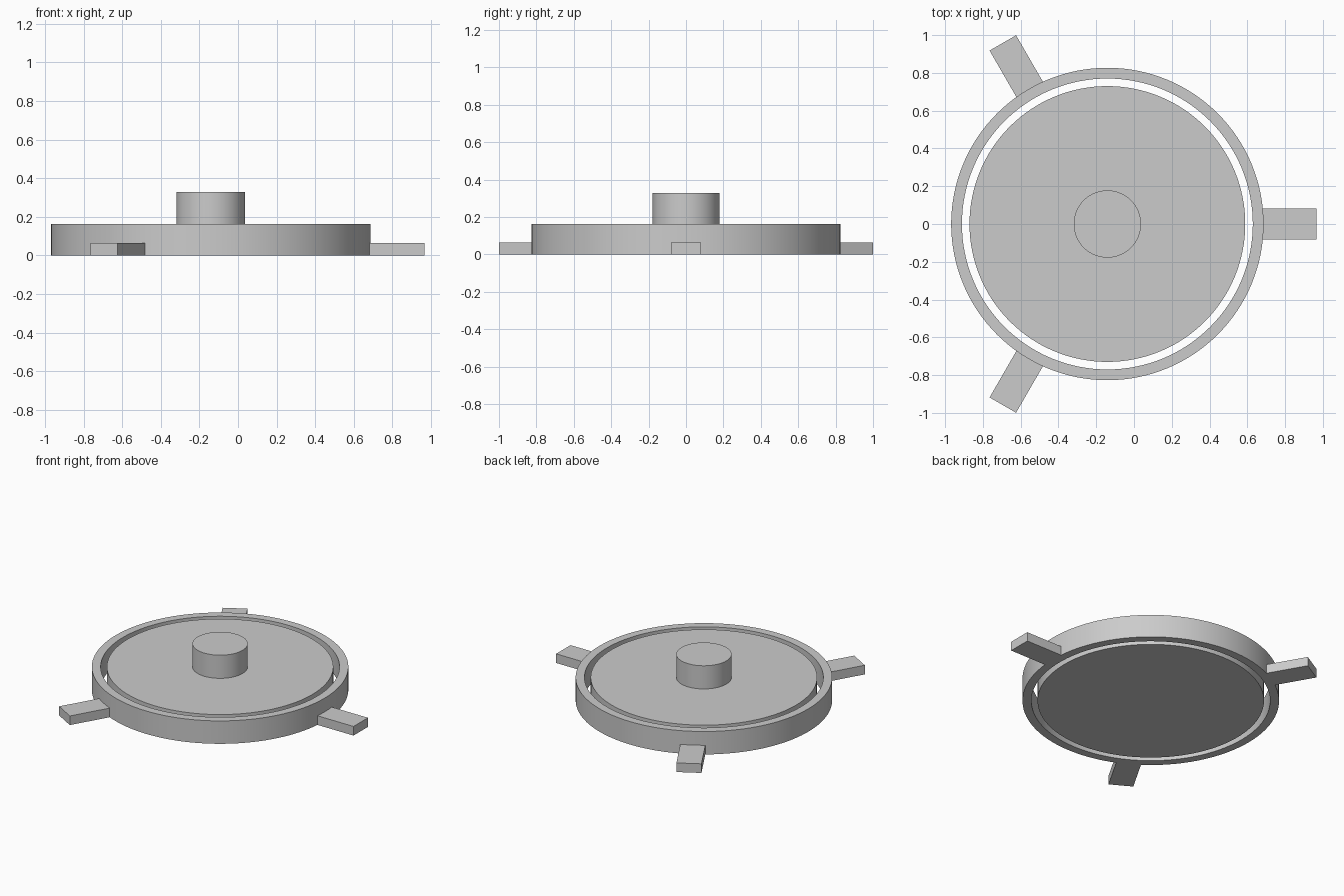
import bpy
import bmesh
from math import radians, cos, sin, tau
from mathutils import Matrix, Vector

cube = bpy.data.objects.get("Cube")
if cube:
    bpy.data.objects.remove(cube, do_unlink=True)

CENTRE = Vector((-0.141, 0, 0))
SEGMENTS = 128
HEIGHT = 0.163

grey = bpy.data.materials.new("plain_grey")
grey.use_nodes = True
colour = (0.6, 0.6, 0.6, 1)
grey.diffuse_color = colour
grey.node_tree.nodes["Principled BSDF"].inputs["Base Color"].default_value = colour


def finish(name, bm, smooth=False):
    bmesh.ops.recalc_face_normals(bm, faces=bm.faces)
    mesh = bpy.data.meshes.new(name)
    bm.to_mesh(mesh)
    bm.free()
    mesh.materials.append(grey)
    obj = bpy.data.objects.new(name, mesh)
    obj.location = CENTRE
    bpy.context.collection.objects.link(obj)
    if smooth:
        bpy.ops.object.select_all(action="DESELECT")
        obj.select_set(True)
        bpy.context.view_layer.objects.active = obj
        bpy.ops.object.shade_smooth_by_angle(angle=radians(30))
    return obj


def lathe(name, profile, closed):
    """Revolve an (r, z) profile; an open one gets flat caps at both ends."""
    bm = bmesh.new()
    loops = [[bm.verts.new((r * cos(tau * i / SEGMENTS), r * sin(tau * i / SEGMENTS), z))
              for i in range(SEGMENTS)] for r, z in profile]
    pairs = list(zip(loops, loops[1:]))
    if closed:
        pairs.append((loops[-1], loops[0]))
    else:
        bm.faces.new(loops[0])
        bm.faces.new(loops[-1])
    for a, b in pairs:
        for i in range(SEGMENTS):
            j = (i + 1) % SEGMENTS
            bm.faces.new((a[i], a[j], b[j], b[i]))
    return finish(name, bm, smooth=True)


# Outer ring, open through the middle
lathe("outer_ring", [(0.827, 0), (0.827, HEIGHT), (0.77, HEIGHT), (0.77, 0)], True)

# Inner disc with its raised hub
lathe("disc_and_hub", [(0.73, 0), (0.73, HEIGHT), (0.178, HEIGHT), (0.178, 0.328)], False)

# Three flat mounting tabs, rooted inside the ring wall
inner, outer, width, thick = 0.80, 1.107, 0.162, 0.065
for name, angle in (("left_tab", 0), ("back_tab", 120), ("front_tab", 240)):
    bm = bmesh.new()
    bmesh.ops.create_cube(bm, size=1, matrix=(
        Matrix.Rotation(radians(angle), 4, "Z")
        @ Matrix.Translation(((inner + outer) / 2, 0, thick / 2))
        @ Matrix.Diagonal((outer - inner, width, thick, 1))))
    finish(name, bm)
